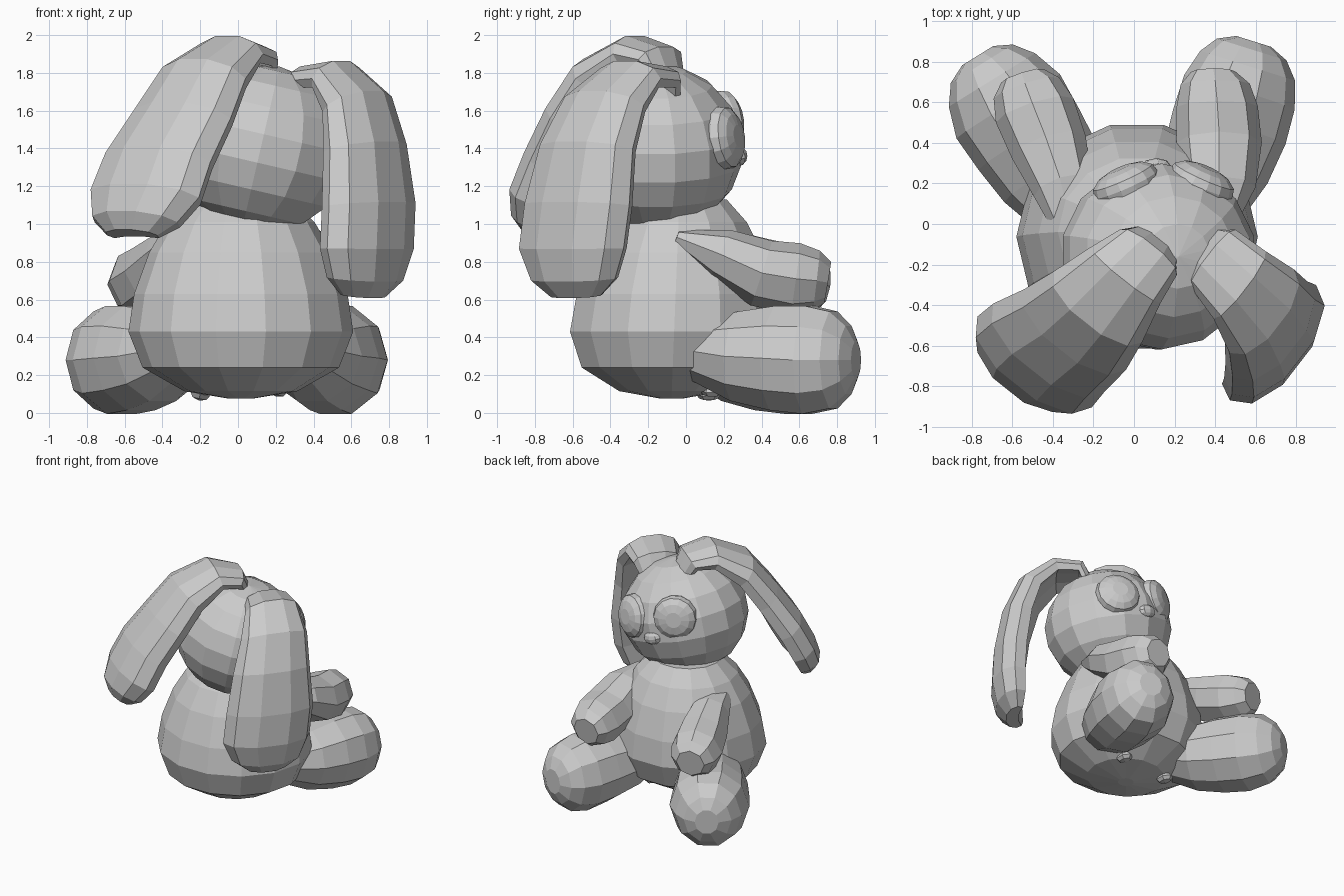
import bpy, bmesh, math
from mathutils import Vector, Matrix

cube = bpy.data.objects.get("Cube")
if cube:
    bpy.data.objects.remove(cube)

grey = bpy.data.materials.new("plush grey")
grey.use_nodes = True
grey.diffuse_color = (0.6, 0.6, 0.6, 1)
grey.node_tree.nodes["Principled BSDF"].inputs["Base Color"].default_value = (0.6, 0.6, 0.6, 1)


def finish(name, bm):
    bmesh.ops.recalc_face_normals(bm, faces=bm.faces)
    mesh = bpy.data.meshes.new(name)
    bm.to_mesh(mesh)
    bm.free()
    mesh.materials.append(grey)
    obj = bpy.data.objects.new(name, mesh)
    bpy.context.collection.objects.link(obj)
    return obj


def bridge(bm, rings):
    n = len(rings[0])
    for a, b in zip(rings, rings[1:]):
        for i in range(n):
            j = (i + 1) % n
            bm.faces.new((a[i], a[j], b[j], b[i]))
    bm.faces.new(rings[0])
    bm.faces.new(rings[-1])


def circle(n):
    return [(math.cos(2 * math.pi * i / n), math.sin(2 * math.pi * i / n)) for i in range(n)]


def loft(name, stations, section, side=None):
    """Sweep a section along stations of (x, y, z, half width, half height)."""
    bm = bmesh.new()
    pts = [Vector(s[:3]) for s in stations]
    if side is None:
        d = pts[-1] - pts[0]
        side = (d.y, -d.x, 0)
    side = Vector(side).normalized()
    rings = []
    for k, s in enumerate(stations):
        t = pts[min(k + 1, len(pts) - 1)] - pts[max(k - 1, 0)]
        out = t.cross(side).normalized()
        rings.append([bm.verts.new(pts[k] + side * u * s[3] + out * v * s[4]) for u, v in section])
    bridge(bm, rings)
    return finish(name, bm)


def ball(name, center, radii, rot, segments, rings):
    bm = bmesh.new()
    bmesh.ops.create_uvsphere(bm, u_segments=segments, v_segments=rings, radius=1)
    m = Matrix.Translation(center) @ rot @ Matrix.Diagonal((*radii, 1))
    bmesh.ops.transform(bm, matrix=m, verts=bm.verts)
    return finish(name, bm)


# Pear-shaped body, leaning slightly forward at the top
bm = bmesh.new()
profile = [(.06, .075), (.3, .115), (.52, .24), (.595, .43), (.565, .63),
           (.485, .85), (.39, 1.01), (.27, 1.13)]
bridge(bm, [[bm.verts.new((.015 + r * u, -.08 + .04 * z + .95 * r * v, z)) for u, v in circle(14)]
            for r, z in profile])
finish("body", bm)

# Tilted head
tilt = Matrix.Rotation(math.radians(13), 4, 'Y')
ball("head", (.12, -.16, 1.4), (.485, .465, .445), tilt, 14, 9)

# Button eyes with thick rims
eye_profile = [(.11, -.08), (.16, -.05), (.17, .0), (.16, .04), (.12, .07), (.06, .085)]
for name, pos, turn in (("right_eye", (-.04, .195, 1.54), 24), ("left_eye", (.33, .2, 1.455), -24)):
    facing = Matrix.Rotation(math.radians(turn), 4, 'Z') @ Matrix.Rotation(math.radians(-83), 4, 'X')
    bm = bmesh.new()
    bridge(bm, [[bm.verts.new(Vector(pos) + facing @ Vector((r * u, r * v, h))) for u, v in circle(14)]
                for r, h in eye_profile])
    finish(name, bm)
ball("nose", (.11, .285, 1.36), (.075, .04, .05), tilt, 8, 6)

# Legs stretched forward
round_section = circle(10)
loft("left_leg", [(.33, .07, .33, .2, .17), (.4, .28, .3, .27, .25), (.47, .48, .29, .29, .29),
                  (.52, .65, .28, .285, .3), (.56, .78, .28, .245, .27), (.58, .86, .28, .18, .19),
                  (.59, .9, .28, .09, .1)], round_section)
loft("right_leg", [(-.3, .07, .33, .2, .17), (-.41, .25, .3, .27, .25), (-.52, .42, .29, .29, .29),
                   (-.62, .58, .28, .3, .3), (-.7, .71, .28, .25, .27), (-.75, .79, .28, .18, .19),
                   (-.77, .83, .28, .09, .1)], round_section)

# Arms reaching forward with blunt paws
arm_section = circle(8)
loft("left_arm", [(.4, -.05, .93, .08, .04), (.42, .18, .84, .18, .14), (.42, .4, .74, .21, .18),
                  (.41, .58, .71, .2, .19), (.4, .69, .7, .17, .16), (.39, .75, .69, .11, .11)],
     arm_section)
loft("right_arm", [(-.3, -.05, .93, .08, .04), (-.35, .18, .84, .15, .14), (-.42, .38, .75, .19, .18),
                   (-.49, .56, .7, .2, .19), (-.53, .67, .68, .17, .16), (-.55, .73, .67, .11, .11)],
     arm_section)

# Drooping ears, domed outside and dished inside
ear_section = [(1, 0), (.84, .6), (.35, 1), (-.35, 1), (-.84, .6), (-1, 0),
               (-.88, -.5), (-.35, -.2), (.35, -.2), (.88, -.5)]
loft("left_ear", [(.36, -.14, 1.68, .14, .06), (.39, -.17, 1.76, .18, .08), (.52, -.3, 1.77, .21, .1),
                  (.63, -.43, 1.63, .26, .13), (.67, -.52, 1.4, .3, .15), (.69, -.57, 1.1, .34, .16),
                  (.68, -.6, .87, .34, .16), (.67, -.59, .71, .27, .14), (.66, -.58, .62, .16, .08)],
     ear_section, side=(.61, .79, 0))
loft("right_ear", [(.1, -.11, 1.78, .14, .06), (.07, -.14, 1.87, .18, .08), (-.04, -.25, 1.9, .22, .1),
                   (-.18, -.41, 1.77, .28, .14), (-.29, -.52, 1.56, .32, .15), (-.42, -.61, 1.33, .35, .16),
                   (-.49, -.68, 1.14, .36, .16), (-.54, -.72, 1.01, .28, .14), (-.56, -.74, .94, .17, .08)],
     ear_section, side=(.78, -.62, 0))

# Small stubs under the body
for side_name, pos in (("right", (-.2, .12, .1)), ("left", (.21, .14, .12))):
    ball(f"{side_name}_underside_stub", pos, (.06, .07, .035), tilt, 6, 4)
